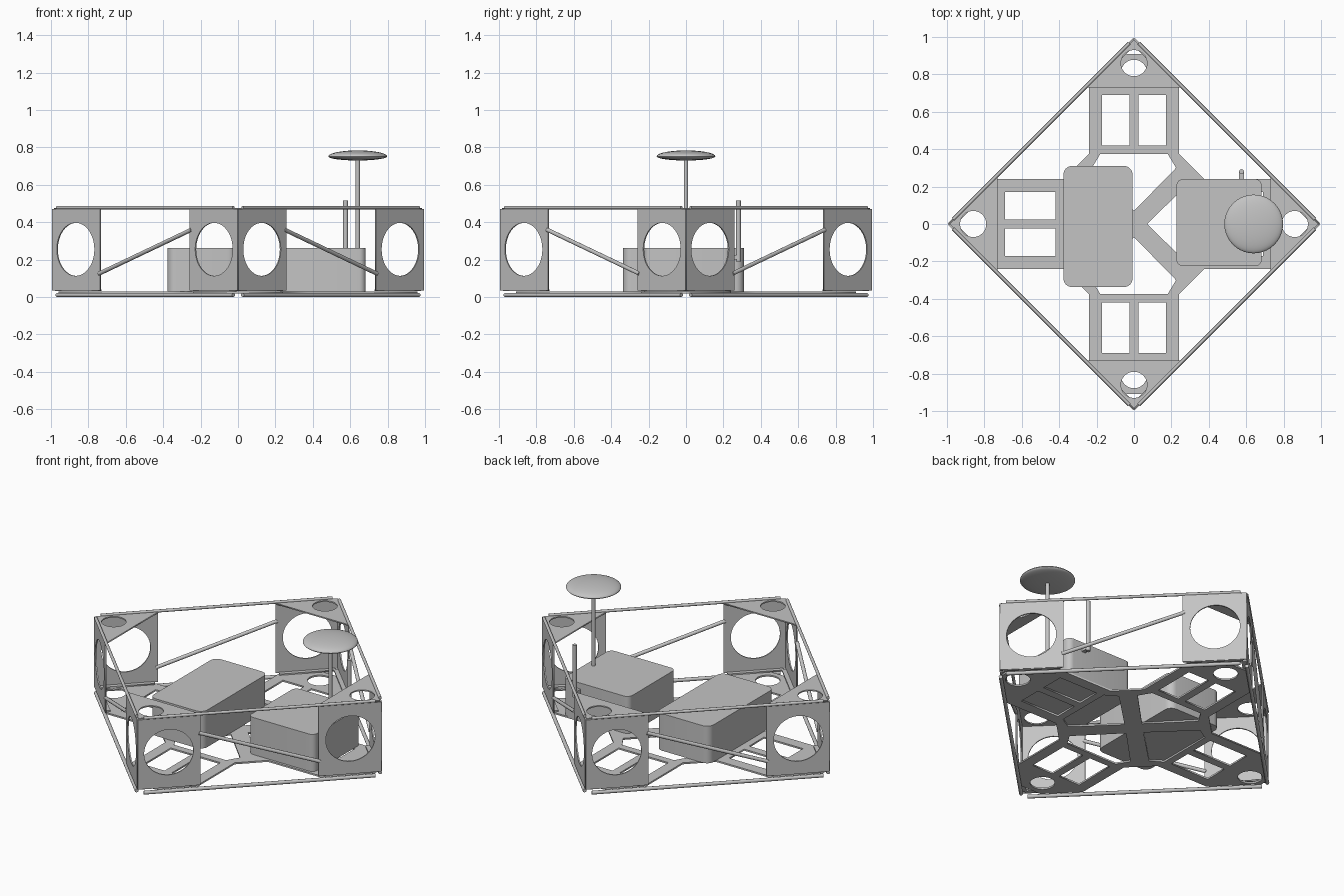
import bpy, bmesh
from math import cos, sin, pi, radians, sqrt
from mathutils import Matrix, Vector

if "Cube" in bpy.data.objects:
    bpy.data.objects.remove(bpy.data.objects["Cube"], do_unlink=True)

grey = bpy.data.materials.new("plain_grey")
grey.use_nodes = True
grey.diffuse_color = (0.55, 0.55, 0.55, 1)
grey.node_tree.nodes["Principled BSDF"].inputs["Base Color"].default_value = (0.55, 0.55, 0.55, 1)


def add_mesh(name, mesh, smooth=False):
    obj = bpy.data.objects.new(name, mesh)
    bpy.context.collection.objects.link(obj)
    mesh.materials.clear()
    mesh.materials.append(grey)
    if smooth:
        bpy.ops.object.select_all(action='DESELECT')
        obj.select_set(True)
        bpy.context.view_layer.objects.active = obj
        bpy.ops.object.shade_smooth_by_angle(angle=radians(35))
    return obj


def circle(x, y, r, n=40):
    return [(x + r * cos(2 * pi * k / n), y + r * sin(2 * pi * k / n)) for k in range(n)]


def rect(x0, x1, y0, y1):
    return [(x0, y0), (x1, y0), (x1, y1), (x0, y1)]


def plate(name, loops, half, matrix):
    """Flat sheet: first loop is the outline, the others are holes."""
    curve = bpy.data.curves.new(name, 'CURVE')
    curve.dimensions = '2D'
    curve.fill_mode = 'BOTH'
    curve.extrude = half
    for loop in loops:
        s = curve.splines.new('POLY')
        s.points.add(len(loop) - 1)
        for p, (x, y) in zip(s.points, loop):
            p.co = (x, y, 0, 1)
        s.use_cyclic_u = True
    tmp = bpy.data.objects.new(name + "_outline", curve)
    bpy.context.collection.objects.link(tmp)
    mesh = bpy.data.meshes.new_from_object(tmp.evaluated_get(bpy.context.evaluated_depsgraph_get()))
    bpy.data.objects.remove(tmp, do_unlink=True)
    bpy.data.curves.remove(curve)
    mesh.transform(matrix)
    return add_mesh(name, mesh)


def rod(name, a, b, r, n=16):
    a, b = Vector(a), Vector(b)
    bm = bmesh.new()
    bmesh.ops.create_cone(bm, cap_ends=True, segments=n, radius1=r, radius2=r, depth=(b - a).length)
    turn = (b - a).to_track_quat('Z', 'Y').to_matrix().to_4x4()
    bm.transform(Matrix.Translation((a + b) / 2) @ turn)
    mesh = bpy.data.meshes.new(name)
    bm.to_mesh(mesh)
    bm.free()
    return add_mesh(name, mesh, n > 4)


def box(name, lo, hi, r=0):
    lo, hi = Vector(lo), Vector(hi)
    bm = bmesh.new()
    bmesh.ops.create_cube(bm, size=1)
    bm.transform(Matrix.Translation((lo + hi) / 2) @ Matrix.Diagonal((*(hi - lo), 1)))
    if r:
        upright = [e for e in bm.edges if abs(e.verts[0].co.z - e.verts[1].co.z) > 0.01]
        bmesh.ops.bevel(bm, geom=upright, offset=r, segments=6, profile=0.5, affect='EDGES')
    mesh = bpy.data.meshes.new(name)
    bm.to_mesh(mesh)
    bm.free()
    return add_mesh(name, mesh, r > 0)


# Base plate: cross-shaped lattice with windows in every arm
outline, holes = [], []
for i in range(4):
    def turned(loop):
        c, s = (1, 0, -1, 0)[i], (0, 1, 0, -1)[i]
        return [(x * c - y * s, x * s + y * c) for x, y in loop]
    tip, hole = (0.96, 0.86) if i % 2 == 0 else (0.91, 0.808)
    w = 0.98 - tip
    outline += turned([(0.375, -0.24), (0.74, -0.24), (tip, -w), (tip, w), (0.74, 0.24), (0.375, 0.24)])
    holes += [turned([(0.07, 0), (0.3, -0.225), (0.375, -0.18), (0.375, 0.18), (0.3, 0.225)]),
              turned(rect(0.42, 0.69, 0.025, 0.172)),
              turned(rect(0.42, 0.69, -0.172, -0.025)),
              turned(circle(hole, 0, 0.07))]
plate("base_plate", [outline] + holes, 0.005, Matrix.Translation((0, 0, 0.025)))

# Diamond frame: side panels, rails, braces and corner gussets
edge, wide = sqrt(2), 0.368
for i in range(4):
    a = Vector((cos(i * pi / 2), sin(i * pi / 2), 0))
    b = Vector((cos((i + 1) * pi / 2), sin((i + 1) * pi / 2), 0))
    d = (b - a).normalized()
    up = Vector((0, 0, 1))
    out = d.cross(up)
    origin = a - out * 0.006
    frame = Matrix.Translation(origin) @ Matrix((d, up, out)).transposed().to_4x4()
    floor = Matrix.Translation(origin) @ Matrix((d, -out, up)).transposed().to_4x4()

    for n, u in enumerate((0.006, edge - wide)):
        u1 = u + wide - 0.006
        mid = 0.184 if n == 0 else edge - 0.184
        plate(f"side_panel_{i}_{n}", [rect(u, u1, 0.035, 0.47), circle(mid, 0.255, 0.142, 48)], 0.004, frame)
        plate(f"panel_flange_{i}_{n}", [rect(u + 0.02, u1 - 0.02, 0, 0.03)], 0.004,
              Matrix.Translation((0, 0, 0.036)) @ floor)

    def on_side(u, z):
        return frame @ Vector((u, z, 0))
    rod(f"top_rail_{i}", on_side(0.04, 0.478), on_side(edge - 0.04, 0.478), 0.009, 12)
    rod(f"bottom_rail_{i}", on_side(0.04, 0.011), on_side(edge - 0.04, 0.011), 0.011, 12)
    low, high = 0.125, 0.36
    za, zb = (low, high) if i % 2 == 0 else (high, low)
    rod(f"side_brace_{i}", on_side(wide - 0.01, za), on_side(edge - wide + 0.01, zb), 0.011)

    spin = Matrix.Translation((0, 0, 0.472)) @ Matrix.Rotation(i * pi / 2, 4, 'Z')
    plate(f"corner_gusset_{i}", [[(0.73, -0.255), (0.985, 0), (0.73, 0.255)], circle(0.86, 0, 0.07)], 0.004, spin)

# Equipment boxes
box("large_box", (-0.377, -0.337, 0.03), (-0.008, 0.31, 0.262), 0.045)
box("small_box", (0.227, -0.225, 0.03), (0.683, 0.24, 0.262), 0.035)

# Whip antenna on its bracket
box("antenna_bracket", (0.562, 0.235, 0.2), (0.588, 0.275, 0.225))
rod("whip_antenna", (0.575, 0.28, 0.19), (0.575, 0.28, 0.515), 0.013)

# Domed disc on a mast
rod("disc_mast", (0.64, 0, 0.255), (0.64, 0, 0.745), 0.012)
bm = bmesh.new()
bmesh.ops.create_uvsphere(bm, u_segments=40, v_segments=20, radius=1)
for v in bm.verts:
    v.co = (0.64 + v.co.x * 0.157, v.co.y * 0.157, 0.752 + v.co.z * (0.032 if v.co.z > 0 else 0.022))
mesh = bpy.data.meshes.new("domed_disc")
bm.to_mesh(mesh)
bm.free()
add_mesh("domed_disc", mesh, True)
